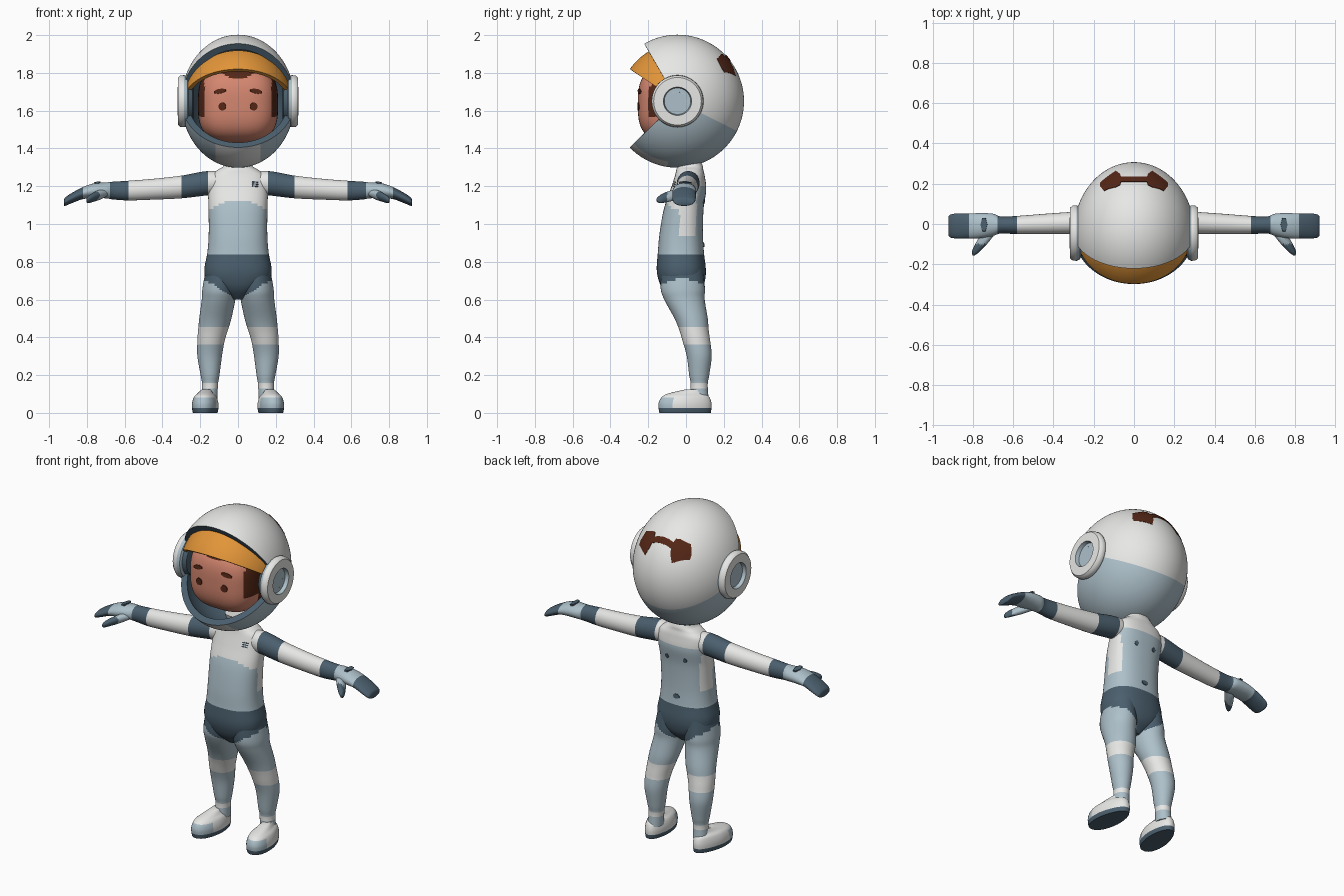
import bpy, bmesh
from math import sin, cos, pi, radians, sqrt
from mathutils import Vector, Matrix

cube = bpy.data.objects.get("Cube")
if cube:
    bpy.data.objects.remove(cube, do_unlink=True)

PALETTE = {
    "white": (0.80, 0.80, 0.79), "pale_blue": (0.42, 0.53, 0.59),
    "slate": (0.07, 0.115, 0.155), "skin": (0.66, 0.24, 0.16),
    "amber": (0.76, 0.30, 0.04), "hair_brown": (0.09, 0.02, 0.008),
}
MATS = {}
for key, rgb in PALETTE.items():
    m = bpy.data.materials.new(key)
    m.use_nodes = True
    m.diffuse_color = (*rgb, 1)
    m.node_tree.nodes["Principled BSDF"].inputs["Base Color"].default_value = (*rgb, 1)
    MATS[key] = m
PARTS = []


def finish(name, bm, rule, mirror=False, slots=(), shell=0):
    """Colour faces by rule(centre), then make the object and its modifiers."""
    slots = list(slots)
    for f in bm.faces:
        key = rule if isinstance(rule, str) else rule(f.calc_center_median())
        if key not in slots:
            slots.append(key)
        f.material_index = slots.index(key)
        f.smooth = True
    me = bpy.data.meshes.new(name)
    bm.to_mesh(me)
    bm.free()
    for key in slots:
        me.materials.append(MATS[key])
    ob = bpy.data.objects.new(name, me)
    bpy.context.collection.objects.link(ob)
    if shell:
        so = ob.modifiers.new("Shell", 'SOLIDIFY')
        so.thickness, so.offset = shell, -1
        so.material_offset = so.material_offset_rim = len(slots) - 1
        bpy.context.view_layer.objects.active = ob
        bpy.ops.object.modifier_apply(modifier="Shell")
    if mirror:
        ob.modifiers.new("Mirror", 'MIRROR').use_mirror_merge = False
    PARTS.append(ob)
    return ob


def smooth_rows(rows, n):
    """Catmull-Rom interpolation between cross-sections."""
    out = []
    for i in range(len(rows) - 1):
        a, b, c, d = (rows[min(max(i + k, 0), len(rows) - 1)] for k in (-1, 0, 1, 2))
        for j in range(n):
            t = j / n
            out.append([0.5 * (2 * q + (r - p) * t + (2 * p - 5 * q + 4 * r - s) * t * t
                               + (3 * q - p - 3 * r + s) * t ** 3)
                        for p, q, r, s in zip(a, b, c, d)])
    return out + [rows[-1]]


def loft(name, rows, axis, rule, sub=8, power=2, mirror=False, sides=40, warp=None):
    """Rows are (position on axis, two centre values, two radii)."""
    bm = bmesh.new()
    rings = []
    for p, a, b, ra, rb in (smooth_rows(rows, sub) if sub > 1 else rows):
        ring = []
        for k in range(sides):
            c, s = cos(2 * pi * k / sides), sin(2 * pi * k / sides)
            f = (abs(c) ** power + abs(s) ** power) ** (-1 / power)
            u, v = a + ra * c * f, b + rb * s * f
            co = Vector((p, u, v) if axis == 'x' else (u, v, p))
            ring.append(bm.verts.new(warp(co) if warp else co))
        rings.append(ring)
    for r0, r1 in zip(rings, rings[1:]):
        for k in range(sides):
            bm.faces.new((r0[k], r0[k - 1], r1[k - 1], r1[k]))
    bm.faces.new(rings[0])
    bm.faces.new(rings[-1])
    bmesh.ops.recalc_face_normals(bm, faces=bm.faces)
    return finish(name, bm, rule, mirror)


# Torso, with the briefs as its lower part
def torso_colour(c):
    if c.z < 0.84:
        return "slate"
    limit = 1.125 - 0.5 * max(0, abs(c.x) - 0.05)
    if c.y > 0.055:
        limit = 1.2
    elif c.y > -0.035 and abs(c.x) > 0.1:
        limit = 0.94
    return "white" if c.z > limit else "pale_blue"


torso = loft("torso", [
    (0.60, 0, -0.02, 0.03, 0.05), (0.65, 0, -0.02, 0.11, 0.10), (0.70, 0, -0.022, 0.165, 0.122),
    (0.76, 0, -0.025, 0.178, 0.13), (0.85, 0, -0.027, 0.162, 0.122),
    (0.95, 0, -0.025, 0.155, 0.115), (1.08, 0, -0.012, 0.156, 0.105),
    (1.18, 0, 0.012, 0.158, 0.095), (1.25, 0, 0.02, 0.15, 0.08),
    (1.285, 0, 0.02, 0.11, 0.072), (1.31, 0, 0.02, 0.075, 0.068), (1.36, 0, 0.0, 0.07, 0.065),
], 'z', torso_colour, power=2.4, sides=56)


# Legs
def leg_colour(c):
    if c.z > 0.60 + 0.6 * abs(c.x):
        return "slate"
    return "white" if 0.365 < c.z < 0.455 or 0.125 < c.z < 0.16 else "pale_blue"


loft("legs", [
    (0.76, 0.09, -0.02, 0.08, 0.11), (0.66, 0.098, -0.017, 0.09, 0.117),
    (0.60, 0.103, -0.008, 0.089, 0.107), (0.50, 0.12, 0.027, 0.085, 0.088),
    (0.44, 0.132, 0.042, 0.079, 0.078), (0.38, 0.143, 0.055, 0.072, 0.073),
    (0.30, 0.15, 0.07, 0.065, 0.066), (0.20, 0.148, 0.07, 0.05, 0.053),
    (0.15, 0.148, 0.07, 0.042, 0.045), (0.07, 0.152, 0.07, 0.043, 0.05),
], 'z', leg_colour, mirror=True)


# Shoes: narrower heel, toes turned out a little
def shoe_warp(c):
    k = 1 - 1.6 * max(0, c.y)
    return Vector((0.172 + c.x * k - 0.1 * c.y, c.y, c.z))


def shoe_colour(c):
    if c.z < 0.025:
        return "slate"
    return "pale_blue" if c.y < -0.07 and c.z < 0.08 else "white"


loft("shoes", [
    (0, 0, -0.005, 0.064, 0.136), (0.025, 0, -0.005, 0.069, 0.14), (0.055, 0, -0.005, 0.068, 0.139),
    (0.085, 0, -0.002, 0.058, 0.125), (0.104, 0, 0.005, 0.04, 0.095), (0.125, 0, 0.05, 0.025, 0.05),
], 'z', shoe_colour, sub=6, power=2.3, mirror=True, warp=shoe_warp)


# Arms with mitten-like gloves
def arm_colour(c):
    if 0.155 < c.x < 0.30 or 0.585 < c.x < 0.675 or c.x > 0.82:
        return "slate"
    return "pale_blue" if c.x > 0.67 else "white"


arms = loft("arms", [
    (0.04, 0.015, 1.215, 0.05, 0.055), (0.16, 0.012, 1.216, 0.06, 0.064),
    (0.30, 0.006, 1.196, 0.055, 0.06), (0.45, 0, 1.184, 0.05, 0.055),
    (0.58, -0.005, 1.177, 0.045, 0.052), (0.66, -0.005, 1.177, 0.042, 0.047),
    (0.70, -0.004, 1.178, 0.055, 0.042), (0.76, -0.008, 1.176, 0.062, 0.04),
    (0.82, -0.01, 1.164, 0.062, 0.032), (0.88, -0.01, 1.137, 0.062, 0.027),
    (0.915, -0.01, 1.118, 0.055, 0.022), (0.922, -0.01, 1.112, 0.035, 0.012),
], 'x', arm_colour, mirror=True)
loft("thumbs", [
    (0.69, -0.03, 1.165, 0.02, 0.015), (0.73, -0.06, 1.155, 0.04, 0.026),
    (0.77, -0.105, 1.14, 0.036, 0.024), (0.795, -0.135, 1.128, 0.022, 0.018),
    (0.803, -0.142, 1.124, 0.01, 0.008),
], 'x', lambda c: "slate" if c.y < -0.1 else "pale_blue", mirror=True, sides=20)


# Head: rounded box, hair coloured by region
def head_colour(c):
    fringe = c.z > 1.77 + 3.5 * c.x ** 2
    sides = abs(c.x) > 0.178 and c.z > 1.57
    return "hair_brown" if fringe or sides or c.y > -0.1 else "skin"


bm = bmesh.new()
bmesh.ops.create_uvsphere(bm, u_segments=96, v_segments=64, radius=1)
for v in bm.verts:
    q = v.co / sum(abs(t) ** 3 for t in v.co) ** (1 / 3)
    v.co = (q.x * 0.212, q.y * 0.21 - 0.045, q.z * 0.205 + 1.635)
head = finish("head", bm, head_colour)

# Helmet and visor: wedges of an ellipsoid turned about the ear axis
CENTRE = Vector((0, -0.045, 1.65))


def wedge(name, rx, r, start, end, rule, slots, shell, steps):
    bm = bmesh.new()
    cols = 56
    grid = []
    for i in range(steps + 1):
        t = radians(start + (end - start) * i / steps)
        row = []
        for j in range(cols + 1):
            p = radians(8 + 164 * j / cols)
            row.append(bm.verts.new(CENTRE + Vector((rx * cos(p), r * sin(p) * cos(t), r * sin(p) * sin(t)))))
        grid.append(row)
    for a, b in zip(grid, grid[1:]):
        for j in range(cols):
            f = bm.faces.new((a[j], a[j + 1], b[j + 1], b[j]))
            f.normal_update()
            if f.normal.dot(f.calc_center_median() - CENTRE) < 0:
                f.normal_flip()
    return finish(name, bm, rule, False, slots, shell)


def helmet_colour(c):
    d = c - CENTRE
    chin = d.y < -0.05 and abs(d.x) < 0.12
    return "pale_blue" if d.z < -0.52 * d.y and d.z < 0.52 * d.y * -1 and d.z < 0 and not chin else "white"


wedge("helmet", 0.30, 0.352, -136, 120, helmet_colour, ("white", "pale_blue", "slate"), 0.036, 96)
wedge("visor", 0.287, 0.304, 118, 146, "amber", ("amber",), 0.022, 14)


# Ear cups
def cup_colour(c):
    if c.x < 0.262:
        return "slate"
    r = sqrt((c.y - CENTRE.y) ** 2 + (c.z - CENTRE.z) ** 2)
    return "pale_blue" if c.x < 0.285 or r < 0.073 else "white"


profile = [(0.236, 0.09), (0.24, 0.105), (0.262, 0.115), (0.268, 0.13), (0.285, 0.138), (0.305, 0.136),
           (0.317, 0.126), (0.319, 0.075), (0.297, 0.07), (0.297, 0.01)]
loft("ear_cups", [(x, CENTRE.y, CENTRE.z, r, r) for x, r in profile], 'x', cup_colour,
     sub=1, mirror=True, sides=48)

# Hair patch showing on the back of the helmet
bm = bmesh.new()
cols = []
for x, lo, hi in [(0, 0.21, 0.235), (0.035, 0.211, 0.235), (0.065, 0.212, 0.236), (0.07, 0.195, 0.25),
                  (0.09, 0.185, 0.265), (0.13, 0.175, 0.238), (0.15, 0.165, 0.222), (0.17, 0.19, 0.205)]:
    col = []
    for j in range(6):
        y = lo + (hi - lo) * j / 5
        z = sqrt(1 - (x / 0.30) ** 2 - ((y + 0.045) / 0.352) ** 2) * 0.352
        col.append(bm.verts.new((x, y, CENTRE.z + z + 0.005)))
    cols.append(col)
for a, b in zip(cols, cols[1:]):
    for j in range(5):
        bm.faces.new((a[j], b[j], b[j + 1], a[j + 1]))
finish("hair_patch", bm, "hair_brown", True, shell=0.008)

# Thin plates laid on a surface
bpy.context.view_layer.update()


def plate(name, target, origin, direction, sides, w, h, colour, tilt=0, mirror=True):
    hit, loc, n, _ = target.ray_cast(Vector(origin), Vector(direction))
    if not hit:
        return
    x = (Vector((1, 0, 0)) - n * n.x).normalized()
    frame = Matrix((x, n.cross(x), n)).transposed().to_4x4()
    bm = bmesh.new()
    bmesh.ops.create_cone(bm, cap_ends=True, segments=sides, radius1=1, radius2=1, depth=0.009)
    bm.transform(Matrix.Translation(loc) @ frame @ Matrix.Rotation(tilt, 4, 'Z')
                 @ Matrix.Diagonal((w, h, 1, 1)) @ Matrix.Rotation(pi / sides, 4, 'Z'))
    finish(name, bm, colour, mirror)


FRONT, BACK, DOWN = (0, 1, 0), (0, -1, 0), (0, 0, -1)
plate("eyes", head, (0.083, -1, 1.622), FRONT, 20, 0.02, 0.021, "hair_brown")
plate("eyebrows", head, (0.095, -1, 1.703), FRONT, 8, 0.034, 0.013, "hair_brown", -0.15)
plate("glove_patches", arms, (0.745, -0.003, 2), DOWN, 6, 0.017, 0.038, "slate")
for i in range(3):
    plate("chest_bar_%d" % (i + 1), torso, (0.09, -1, 1.2 + 0.011 * i), FRONT, 4, 0.024, 0.004,
          "slate", mirror=False)
plate("back_ports", torso, (0.06, 1, 1.12), BACK, 8, 0.012, 0.014, "slate")
plate("back_socket", torso, (0, 1, 0.89), BACK, 8, 0.022, 0.014, "slate", mirror=False)

# Smooth shading with sharp edges kept
bpy.ops.object.select_all(action='DESELECT')
for ob in PARTS:
    ob.select_set(True)
bpy.context.view_layer.objects.active = PARTS[0]
bpy.ops.object.shade_smooth_by_angle(angle=radians(40))
